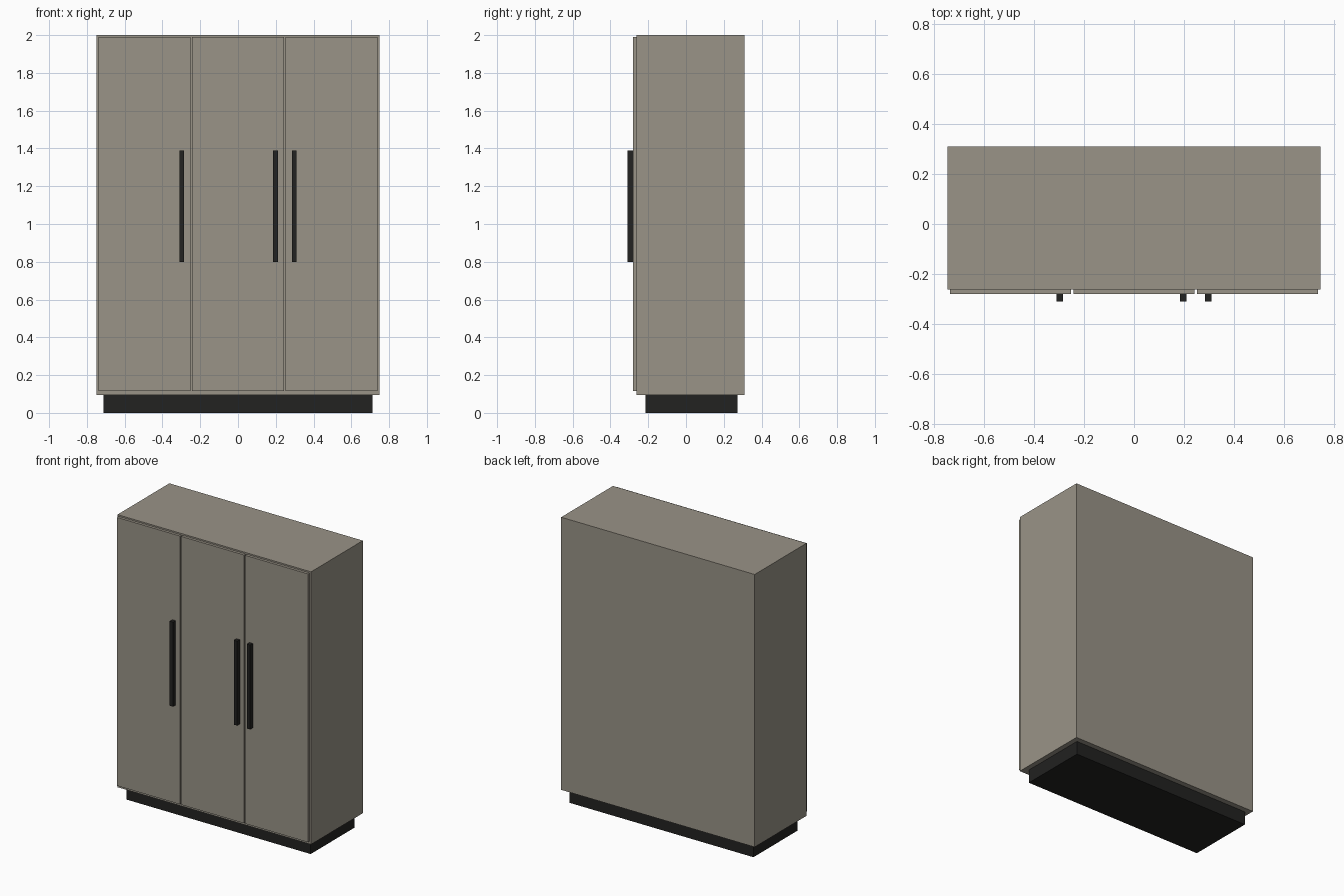
import bpy

if "Cube" in bpy.data.objects:
    bpy.data.objects.remove(bpy.data.objects["Cube"])


def make_material(name, color):
    mat = bpy.data.materials.new(name)
    mat.diffuse_color = (*color, 1.0)
    mat.use_nodes = True
    mat.node_tree.nodes["Principled BSDF"].inputs["Base Color"].default_value = mat.diffuse_color
    return mat


taupe = make_material("taupe panel", (0.32, 0.293, 0.242))
black = make_material("matte black", (0.016, 0.016, 0.015))


def box(name, lo, hi, mat):
    """Axis-aligned box between two corners."""
    bpy.ops.mesh.primitive_cube_add(size=1, location=[(a + b) / 2 for a, b in zip(lo, hi)])
    obj = bpy.context.object
    obj.name = name
    obj.scale = [b - a for a, b in zip(lo, hi)]
    bpy.ops.object.transform_apply(location=False, rotation=False, scale=True)
    obj.data.materials.append(mat)
    return obj


BODY_FRONT, DOOR_FRONT, FRONT, BACK = -0.262, -0.281, -0.31, 0.31
BASE = 0.095

# Recessed plinth and cabinet body
box("plinth", (-0.712, -0.214, 0), (0.712, 0.272, BASE), black)
box("cabinet_body", (-0.748, BODY_FRONT, BASE), (0.748, BACK, 2.0), taupe)

# Three doors with narrow gaps, each with a vertical bar handle
pitch, door_width = 0.495, 0.486
for i, handle_x in enumerate((-0.298, 0.198, 0.298)):
    cx = (i - 1) * pitch
    box(f"door_{i + 1}", (cx - door_width / 2, DOOR_FRONT, 0.115),
        (cx + door_width / 2, BODY_FRONT, 1.99), taupe)
    box(f"handle_{i + 1}", (handle_x - 0.013, FRONT, 0.80),
        (handle_x + 0.013, DOOR_FRONT, 1.39), black)
